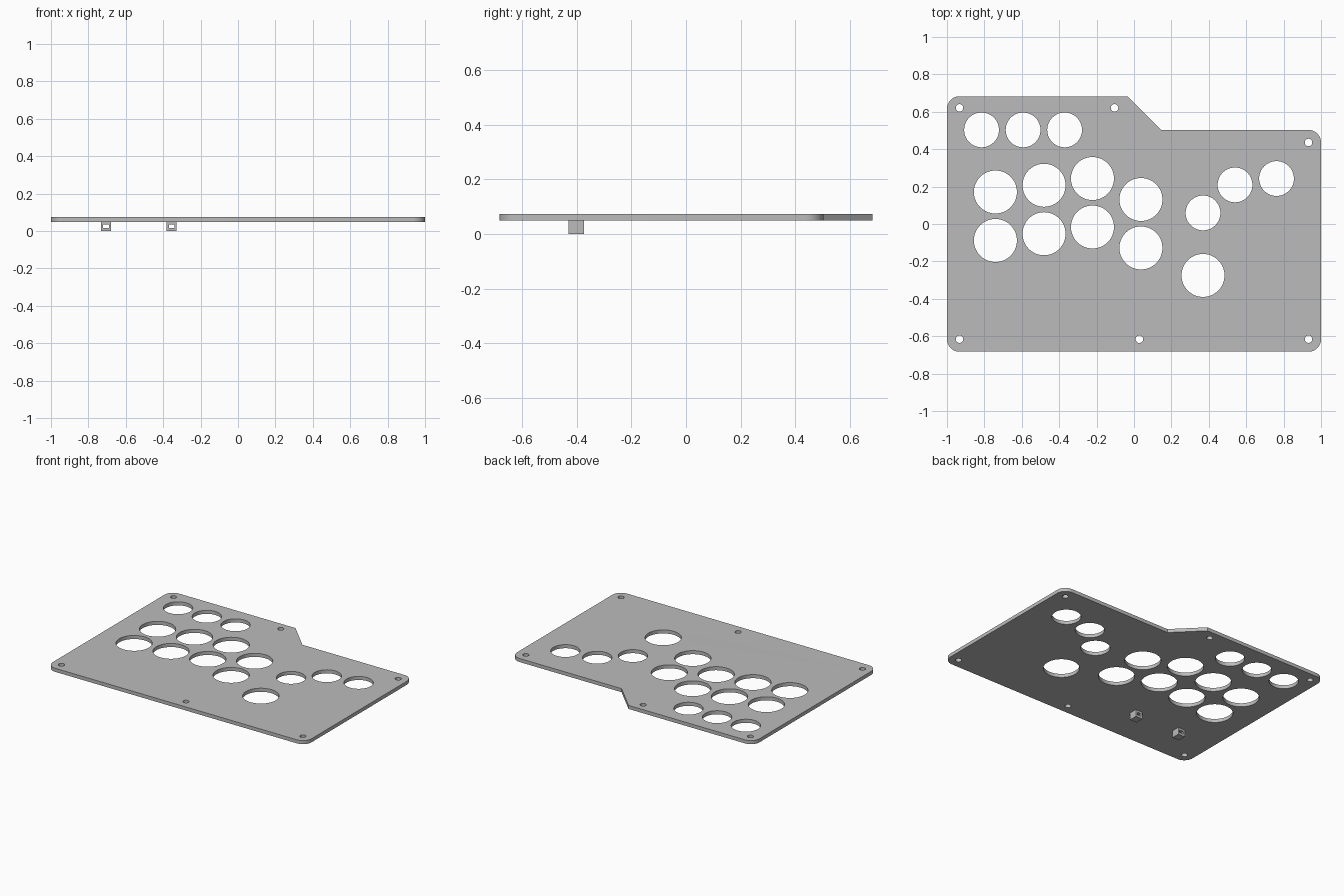
import bpy
import bmesh
from math import cos, sin, pi, radians
from mathutils import Matrix

cube = bpy.data.objects.get("Cube")
if cube:
    bpy.data.objects.remove(cube, do_unlink=True)

grey = bpy.data.materials.new("plain grey")
grey.use_nodes = True
grey.diffuse_color = (0.5, 0.5, 0.5, 1)
grey.node_tree.nodes["Principled BSDF"].inputs["Base Color"].default_value = (0.5, 0.5, 0.5, 1)


def arc(x, y, r, start=0, sweep=360, steps=64):
    """Points along an arc; a full turn leaves out the repeated end."""
    count = steps if sweep == 360 else steps + 1
    return [(x + r * cos(radians(start + sweep * i / steps)),
             y + r * sin(radians(start + sweep * i / steps))) for i in range(count)]


def rectangle(x0, x1, y0, y1):
    return [(x0, y0), (x1, y0), (x1, y1), (x0, y1)]


def extruded(name, loops, depth, matrix):
    """Solid from an outline and its holes, centred on its own plane."""
    curve = bpy.data.curves.new(name, "CURVE")
    curve.dimensions = "2D"
    curve.fill_mode = "BOTH"
    curve.extrude = depth / 2
    for points in loops:
        spline = curve.splines.new("POLY")
        spline.points.add(len(points) - 1)
        for point, (x, y) in zip(spline.points, points):
            point.co = (x, y, 0, 1)
        spline.use_cyclic_u = True
    obj = bpy.data.objects.new(name, curve)
    bpy.context.collection.objects.link(obj)
    bpy.ops.object.select_all(action="DESELECT")
    obj.select_set(True)
    bpy.context.view_layer.objects.active = obj
    bpy.ops.object.convert(target="MESH")
    obj = bpy.context.object
    obj.name = name
    bm = bmesh.new()
    bm.from_mesh(obj.data)
    bmesh.ops.remove_doubles(bm, verts=bm.verts, dist=0.0001)
    bmesh.ops.transform(bm, matrix=matrix, verts=bm.verts)
    bmesh.ops.recalc_face_normals(bm, faces=bm.faces)
    bm.to_mesh(obj.data)
    bm.free()
    obj.data.materials.clear()
    obj.data.materials.append(grey)
    bpy.ops.object.shade_smooth_by_angle(angle=radians(30))
    return obj


# Plate outline: rounded corners and a slanted step in the back edge
R, FRONT, BACK, STEP = 0.067, -0.683, 0.683, 0.503
outline = (arc(-1 + R, FRONT + R, R, 180, 90, 12)
           + arc(1 - R, FRONT + R, R, 270, 90, 12)
           + arc(1 - R, STEP - R, R, 0, 90, 12)
           + [(0.146, STEP), (-0.034, BACK)]
           + arc(-1 + R, BACK - R, R, 90, 90, 12))

# Large button holes: four columns of two, and a thumb hole
large = [(0.369, -0.275)]
for x, y in [(-0.741, 0.171), (-0.481, 0.207), (-0.222, 0.243), (0.037, 0.131)]:
    large += [(x, y), (x, y - 0.259)]

# Small button holes: a back row of three and a loose arc
small = [(-0.815, 0.503), (-0.593, 0.503), (-0.371, 0.503),
         (0.369, 0.059), (0.54, 0.209), (0.762, 0.243)]

# Screw holes near the edges
screws = [(-0.933, 0.621), (-0.104, 0.621), (0.933, 0.436),
          (-0.933, -0.616), (0.029, -0.616), (0.933, -0.616)]

holes = [arc(x, y, r) for group, r in ((large, 0.115), (small, 0.093), (screws, 0.02))
         for x, y in group]
extruded("top_plate", [outline] + holes, 0.025, Matrix.Translation((0, 0, 0.0615)))

# Cable loops under the plate, each with a slot running front to back
for name, x in (("right_cable_loop", -0.706), ("left_cable_loop", -0.355)):
    loops = [rectangle(-0.027, 0.027, 0, 0.049), rectangle(-0.015, 0.015, 0.016, 0.035)]
    extruded(name, loops, 0.058,
             Matrix.Translation((x, -0.402, 0)) @ Matrix.Rotation(pi / 2, 4, "X"))
